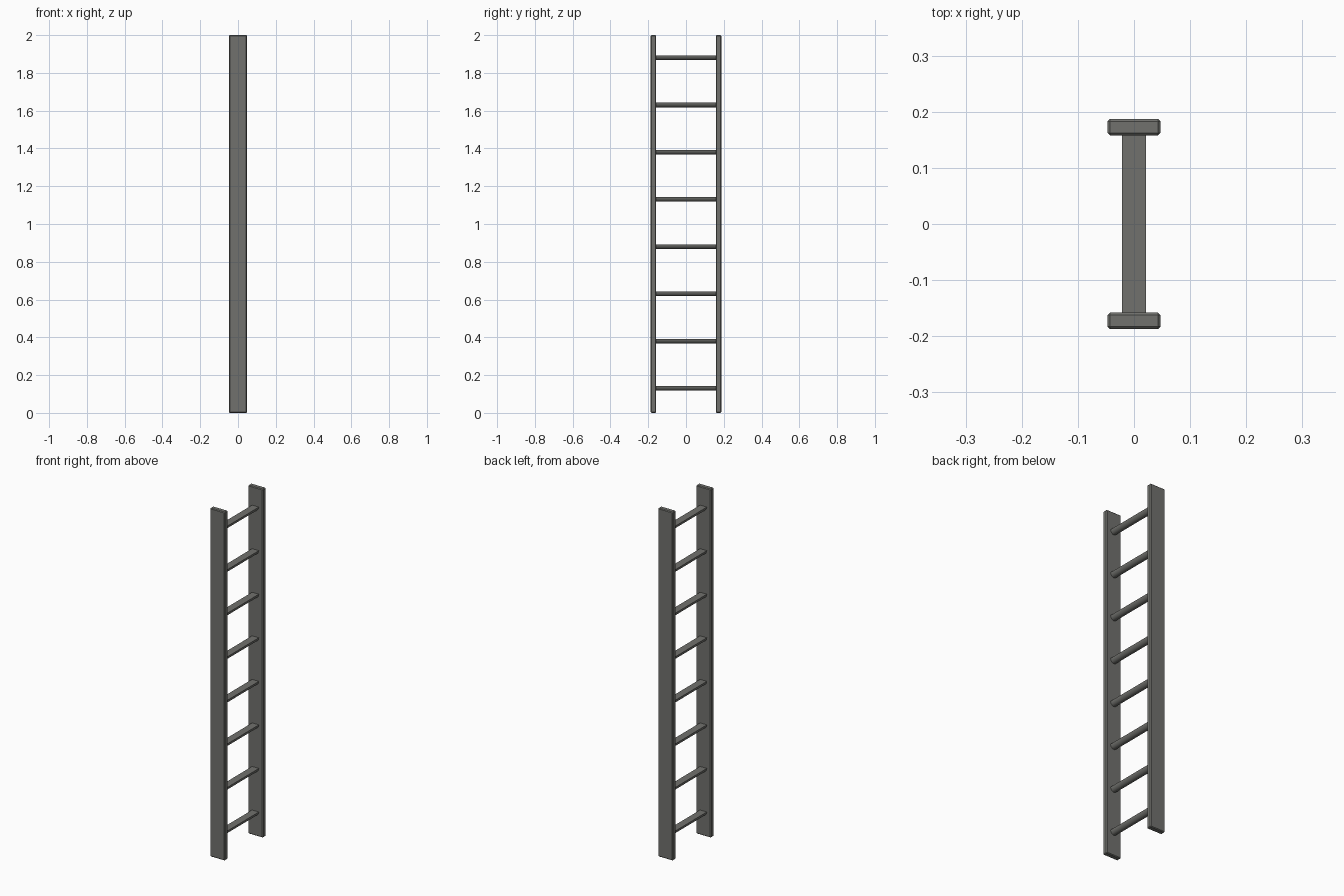
import bpy, bmesh, math

if "Cube" in bpy.data.objects:
    bpy.data.objects.remove(bpy.data.objects["Cube"])

# Single grey finish
grey = bpy.data.materials.new("dark grey")
grey.diffuse_color = (0.165, 0.167, 0.155, 1)
grey.use_nodes = True
grey.node_tree.nodes["Principled BSDF"].inputs["Base Color"].default_value = grey.diffuse_color


def make_object(name, bm):
    bmesh.ops.recalc_face_normals(bm, faces=bm.faces)
    mesh = bpy.data.meshes.new(name)
    bm.to_mesh(mesh)
    bm.free()
    mesh.materials.append(grey)
    obj = bpy.data.objects.new(name, mesh)
    bpy.context.collection.objects.link(obj)
    return obj


# Side rails: tall planks with a small chamfer
def rail(name, y):
    bm = bmesh.new()
    bmesh.ops.create_cube(bm, size=1)
    for v in bm.verts:
        v.co = (v.co.x * 0.094, v.co.y * 0.029 + y, v.co.z * 2 + 1)
    bmesh.ops.bevel(bm, geom=bm.edges[:], offset=0.004, segments=1,
                    affect='EDGES')
    return make_object(name, bm)


# Rungs: half-round bars with the flat side up
def rung(name, top, radius=0.0215, depth=0.024, half_length=0.16, sides=10):
    bm = bmesh.new()
    profile = []
    for i in range(sides + 1):
        a = math.pi * i / sides
        profile.append(bm.verts.new((radius * math.cos(a), -half_length,
                                     top - depth * math.sin(a))))
    face = bm.faces.new(profile)
    ext = bmesh.ops.extrude_face_region(bm, geom=[face], use_keep_orig=True)
    moved = [g for g in ext["geom"] if isinstance(g, bmesh.types.BMVert)]
    bmesh.ops.translate(bm, vec=(0, 2 * half_length, 0), verts=moved)
    obj = make_object(name, bm)
    obj.data.shade_smooth()
    obj.data.set_sharp_from_angle(angle=math.radians(40))
    return obj


for label, sign in (("front", -1), ("back", 1)):
    rail(label + "_rail", sign * 0.1725)

for k in range(8):
    rung(f"rung_{k + 1}", 0.142 + 0.25 * k)
